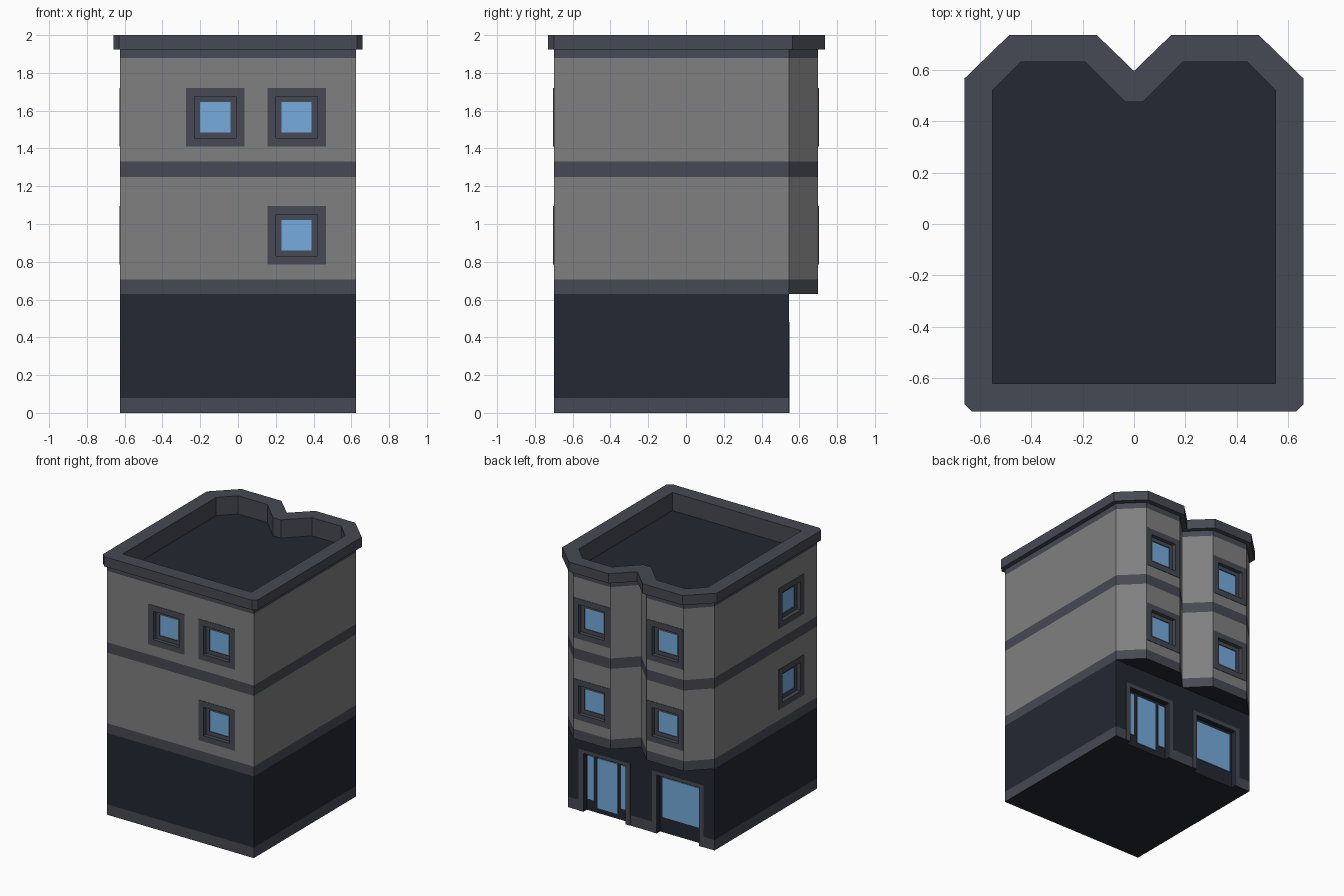
import bpy, bmesh
from math import pi
from mathutils import Matrix, Vector

if "Cube" in bpy.data.objects:
    bpy.data.objects.remove(bpy.data.objects["Cube"])


def material(name, rgb):
    m = bpy.data.materials.new(name)
    m.diffuse_color = (*rgb, 1)
    m.use_nodes = True
    m.node_tree.nodes["Principled BSDF"].inputs["Base Color"].default_value = m.diffuse_color
    return m


TRIM = material("trim", (0.061, 0.067, 0.087))
WALL = material("wall", (0.214, 0.214, 0.214))
DARK = material("dark", (0.018, 0.021, 0.032))
GLASS = material("glass", (0.181, 0.413, 0.723))
T, W, D = 0, 1, 2


def finish(name, bm, mats):
    mesh = bpy.data.meshes.new(name)
    bmesh.ops.recalc_face_normals(bm, faces=bm.faces[:])
    bm.to_mesh(mesh)
    bm.free()
    for m in mats:
        mesh.materials.append(m)
    ob = bpy.data.objects.new(name, mesh)
    bpy.context.collection.objects.link(ob)
    return ob


def add_box(bm, mtx, x0, x1, y0, y1, z0, z1, slot=0):
    c = Matrix.Translation(((x0 + x1) / 2, (y0 + y1) / 2, (z0 + z1) / 2))
    s = Matrix.Diagonal((x1 - x0, y1 - y0, z1 - z0, 1))
    vs = bmesh.ops.create_cube(bm, size=1, matrix=mtx @ c @ s)["verts"]
    for f in {f for v in vs for f in v.link_faces}:
        f.material_index = slot


def boxes(name, mtx, items, mat):
    bm = bmesh.new()
    for b in items:
        add_box(bm, mtx, *b)
    return finish(name, bm, [mat])


def ring(o, i, y0, y1):
    # four bars between an outer and an inner half size
    return [(-o, -i, y0, y1, -o, o), (i, o, y0, y1, -o, o),
            (-i, i, y0, y1, i, o), (-i, i, y0, y1, -o, -i)]


# building shell: half outlines from the back notch round to the front corner
ground = [(0, .545), (.155, .545), (.47, .545), (.625, .545), (.625, -.70), (.625, -.70)]
body = [(0, .545), (.155, .70), (.47, .70), (.625, .545), (.625, -.70), (.625, -.70)]
cornice = [(0, .595), (.145, .735), (.485, .735), (.66, .565), (.66, -.70), (.63, -.73)]
inner = [(.035, .475), (.19, .63), (.44, .63), (.55, .52), (.55, -.62), (.55, -.62)]

# each level: outline, height, material of the strip leading up to it
levels = [(ground, 0, D), (ground, .08, T), (ground, .63, D), (body, .63, D),
          (body, .705, T), (body, 1.25, W), (body, 1.33, T), (body, 1.88, W),
          (body, 1.925, T), (cornice, 1.925, T), (cornice, 2, T),
          (inner, 2, T), (inner, 1.86, T)]
bm = bmesh.new()
prev = None
for half, z, slot in levels:
    pts = half + [(-x, y) for x, y in reversed(half)]
    cur = [bm.verts.new((x, y, z)) for x, y in pts]
    if prev:
        n = len(cur)
        for i in range(n):
            j = (i + 1) % n
            bm.faces.new((prev[i], prev[j], cur[j], cur[i])).material_index = slot
    else:
        bm.faces.new(cur[::-1]).material_index = D
    prev = cur
bm.faces.new(prev).material_index = D
bmesh.ops.remove_doubles(bm, verts=bm.verts[:], dist=1e-4)
bmesh.ops.dissolve_limit(bm, angle_limit=.01, verts=bm.verts[:], edges=bm.edges[:],
                         delimit={'MATERIAL'})
shell = finish("building", bm, [TRIM, WALL, DARK])


def place(x, y, z, angle):
    return Matrix.Translation(Vector((x, y, z))) @ Matrix.Rotation(angle, 4, 'Z')


# window positions: local -y points out of the wall
LOW, HIGH, DEPTH = .94, 1.565, .04
spots = [("front", place(-.12, -.70, HIGH, 0))]
for z in (LOW, HIGH):
    spots += [("front", place(.31, -.70, z, 0)),
              ("left", place(-.625, -.39, z, -pi / 2)),
              ("bay", place(.3125, .70, z, pi)),
              ("bay", place(-.3125, .70, z, pi))]
door = place(.3125, .545, 0, pi)
shop = place(-.3125, .545, 0, pi)

# recesses
bm = bmesh.new()
for _, m in spots:
    add_box(bm, m, -.11, .11, -.02, DEPTH, -.11, .11, T)
for m in (door, shop):
    add_box(bm, m, -.18, .18, -.02, DEPTH, -.05, .45, D)
cutter = finish("recess_cutter", bm, [TRIM, WALL, DARK])
cutter.hide_render = True
mod = shell.modifiers.new("recesses", 'BOOLEAN')
mod.operation = 'DIFFERENCE'
mod.solver = 'EXACT'
mod.object = cutter
bpy.context.view_layer.objects.active = shell
bpy.ops.object.modifier_apply(modifier=mod.name)
bpy.data.objects.remove(cutter)

# windows
for wall, m in spots:
    boxes(wall + "_window_frame", m, ring(.155, .11, -.003, .002), TRIM)
    boxes(wall + "_window_sash", m, ring(.11, .08, .027, DEPTH), TRIM)
    boxes(wall + "_window_glass", m, [(-.08, .08, .033, DEPTH, -.08, .08)], GLASS)

# ground floor door and shop window
for name, m in (("door", door), ("shop", shop)):
    boxes(name + "_frame", m, [(-.22, -.18, -.003, .002, 0, .48),
                               (.18, .22, -.003, .002, 0, .48),
                               (-.18, .18, -.003, .002, .45, .48)], TRIM)
boxes("shop_glass", shop, [(-.155, .155, .033, DEPTH, .12, .425)], GLASS)
boxes("door_glass", door, [(-.085, .085, .033, DEPTH, .04, .425),
                           (-.17, -.115, .033, DEPTH, .09, .425),
                           (.115, .17, .033, DEPTH, .09, .425)], GLASS)
